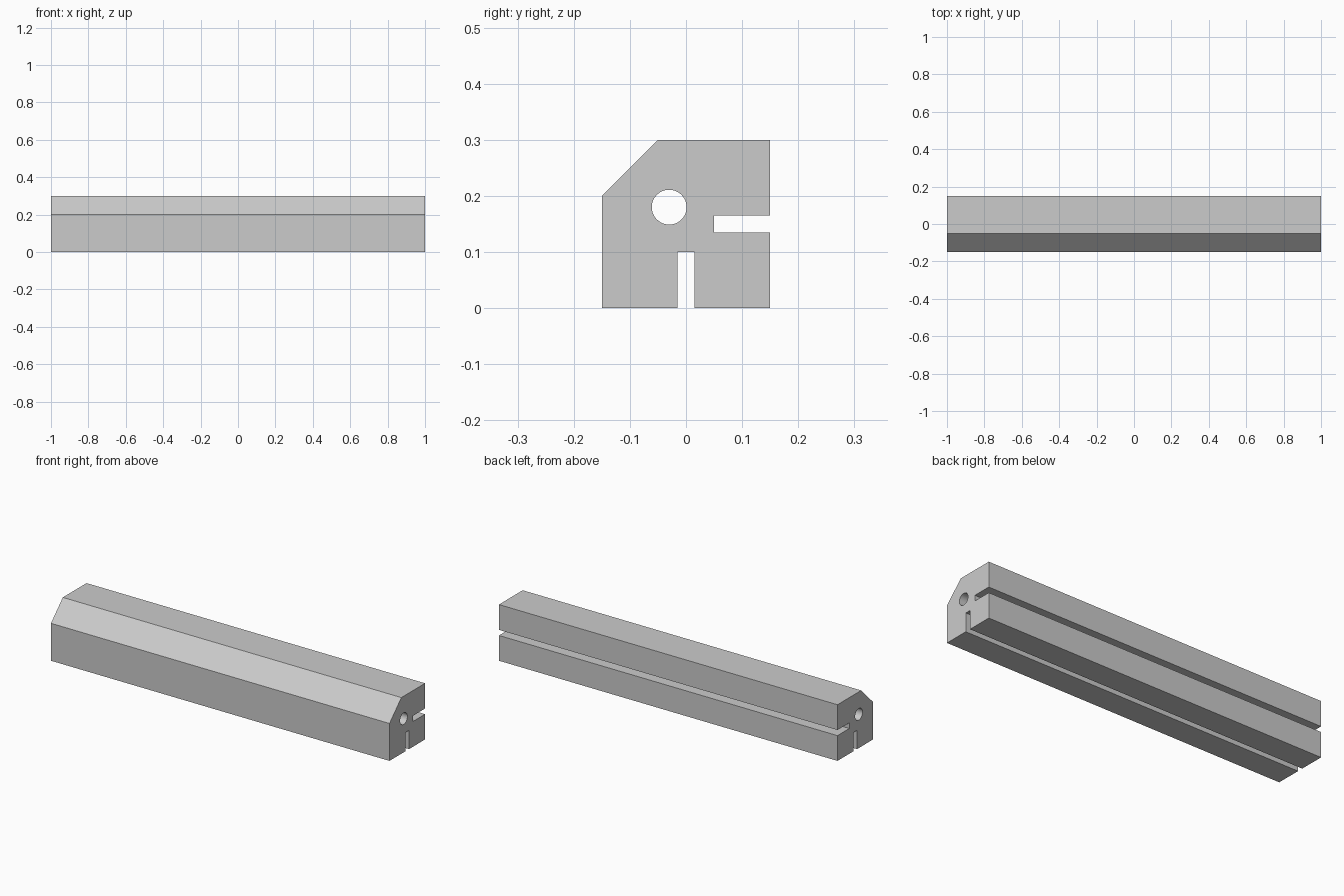
import bpy, bmesh, math

cube = bpy.data.objects.get("Cube")
if cube:
    bpy.data.objects.remove(cube, do_unlink=True)

LENGTH, SIDE, CHAMFER = 2.0, 0.3, 0.1
SLOT_WIDTH, SLOT_DEPTH = 0.03, 0.1
HOLE_Y, HOLE_Z, HOLE_RADIUS = -0.03, 0.18, 0.031

grey = bpy.data.materials.new("plain grey")
grey.use_nodes = True
colour = (0.6, 0.6, 0.6, 1)
grey.diffuse_color = colour
grey.node_tree.nodes["Principled BSDF"].inputs["Base Color"].default_value = colour

# Bar: chamfered square section with a bottom slot and a back slot
h, s, mid = SIDE / 2, SLOT_WIDTH / 2, SIDE / 2
profile = [
    (-h, 0), (-s, 0), (-s, SLOT_DEPTH), (s, SLOT_DEPTH), (s, 0), (h, 0),
    (h, mid - s), (h - SLOT_DEPTH, mid - s), (h - SLOT_DEPTH, mid + s), (h, mid + s),
    (h, SIDE), (CHAMFER - h, SIDE), (-h, SIDE - CHAMFER),
]
bm = bmesh.new()
section = bm.faces.new([bm.verts.new((-LENGTH / 2, y, z)) for y, z in profile])
ext = bmesh.ops.extrude_face_region(bm, geom=[section])
moved = [v for v in ext["geom"] if isinstance(v, bmesh.types.BMVert)]
bmesh.ops.translate(bm, verts=moved, vec=(LENGTH, 0, 0))
bmesh.ops.recalc_face_normals(bm, faces=bm.faces)
mesh = bpy.data.meshes.new("slotted_bar")
bm.to_mesh(mesh)
bm.free()
mesh.materials.append(grey)
bar = bpy.data.objects.new("slotted_bar", mesh)
bpy.context.collection.objects.link(bar)

# Round hole running the full length
bpy.ops.mesh.primitive_cylinder_add(vertices=48, radius=HOLE_RADIUS, depth=LENGTH * 1.1,
                                    location=(0, HOLE_Y, HOLE_Z), rotation=(0, math.pi / 2, 0))
cutter = bpy.context.object
cutter.name = "hole_cutter"
cutter.hide_render = True
cutter.data.materials.append(grey)
cut = bar.modifiers.new("through_hole", "BOOLEAN")
cut.operation, cut.solver, cut.object = "DIFFERENCE", "EXACT", cutter

bpy.ops.object.select_all(action="DESELECT")
bpy.context.view_layer.objects.active = bar
bar.select_set(True)
bpy.ops.object.modifier_apply(modifier=cut.name)
bpy.data.objects.remove(cutter, do_unlink=True)
bpy.ops.object.shade_smooth_by_angle(angle=math.radians(30))
